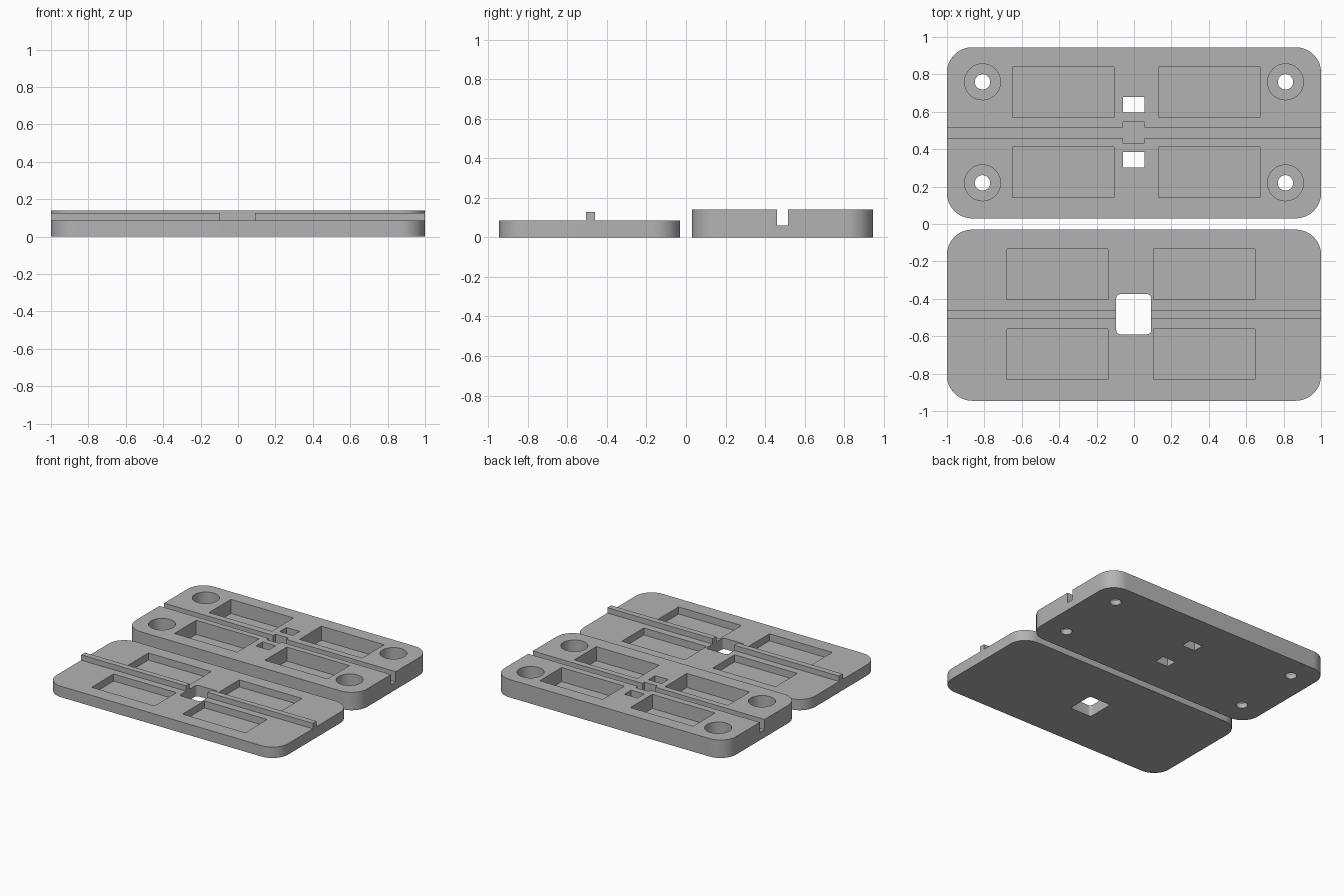
import bpy
import bmesh
from math import sin, cos, pi

if "Cube" in bpy.data.objects:
    bpy.data.objects.remove(bpy.data.objects["Cube"], do_unlink=True)

grey = bpy.data.materials.new("plain_grey")
grey.use_nodes = True
COLOUR = (0.45, 0.45, 0.45, 1)
grey.diffuse_color = COLOUR
grey.node_tree.nodes["Principled BSDF"].inputs["Base Color"].default_value = COLOUR


def prism(name, outline, z0, z1):
    """Extrude a flat outline from z0 up to z1."""
    bm = bmesh.new()
    base = bm.faces.new([bm.verts.new((x, y, z0)) for x, y in outline])
    top = bmesh.ops.extrude_face_region(bm, geom=[base])["geom"]
    verts = [v for v in top if isinstance(v, bmesh.types.BMVert)]
    bmesh.ops.translate(bm, verts=verts, vec=(0, 0, z1 - z0))
    bmesh.ops.recalc_face_normals(bm, faces=bm.faces)
    mesh = bpy.data.meshes.new(name)
    bm.to_mesh(mesh)
    bm.free()
    mesh.materials.append(grey)
    obj = bpy.data.objects.new(name, mesh)
    bpy.context.collection.objects.link(obj)
    return obj


def rect(x0, x1, y0, y1, r=0, steps=12):
    """Rectangle outline, with rounded corners if r is given."""
    if not r:
        return [(x0, y0), (x1, y0), (x1, y1), (x0, y1)]
    centres = [(x1 - r, y1 - r), (x0 + r, y1 - r), (x0 + r, y0 + r), (x1 - r, y0 + r)]
    return [(cx + r * cos((q + i / steps) * pi / 2), cy + r * sin((q + i / steps) * pi / 2))
            for q, (cx, cy) in enumerate(centres) for i in range(steps + 1)]


def circle(cx, cy, r, n=48):
    return [(cx + r * cos(2 * pi * i / n), cy + r * sin(2 * pi * i / n)) for i in range(n)]


def select(obj):
    bpy.ops.object.select_all(action='DESELECT')
    obj.select_set(True)
    bpy.context.view_layer.objects.active = obj


def cut(plate, outline, floor):
    """Remove an outline from the plate down to the floor height."""
    cutter = prism("cutter", outline, floor, 0.3)
    cutter.hide_render = True
    mod = plate.modifiers.new("cut", 'BOOLEAN')
    mod.operation = 'DIFFERENCE'
    mod.solver = 'EXACT'
    mod.object = cutter
    select(plate)
    bpy.ops.object.modifier_apply(modifier=mod.name)
    bpy.data.objects.remove(cutter, do_unlink=True)


THROUGH = -0.1
POCKET_FLOOR = 0.03

# Thick plate with cross groove, pockets and counterbored holes
back = prism("grooved_plate", rect(-1, 1, 0.03, 0.945, 0.135), 0, 0.14)
cut(back, rect(-1.1, 1.1, 0.46, 0.517), 0.06)
cut(back, rect(-0.058, 0.055, 0.434, 0.545), 0.06)
for x in (-0.65, 0.132):
    for y in (0.143, 0.57):
        cut(back, rect(x, x + 0.542, y, y + 0.27), POCKET_FLOOR)
for y in (0.302, 0.597):
    cut(back, rect(-0.058, 0.055, y, y + 0.083), THROUGH)
for x in (-0.81, 0.81):
    for y in (0.22, 0.76):
        cut(back, circle(x, y, 0.096), 0.04)
        cut(back, circle(x, y, 0.041), THROUGH)

# Thin plate with pockets and a central window
front = prism("ridged_plate", rect(-1, 1, -0.945, -0.03, 0.135), 0, 0.085)
for x in (-0.68, 0.104):
    for y in (-0.832, -0.403):
        cut(front, rect(x, x + 0.542, y, y + 0.27), POCKET_FLOOR)
cut(front, rect(-0.095, 0.092, -0.59, -0.375, 0.022, 5), THROUGH)

# Ridge halves on either side of the window
prism("right_ridge", rect(-1, -0.095, -0.505, -0.46), 0.085, 0.127)
prism("left_ridge", rect(0.092, 1, -0.505, -0.46), 0.085, 0.127)

for plate in (back, front):
    select(plate)
    bpy.ops.object.shade_smooth_by_angle()
